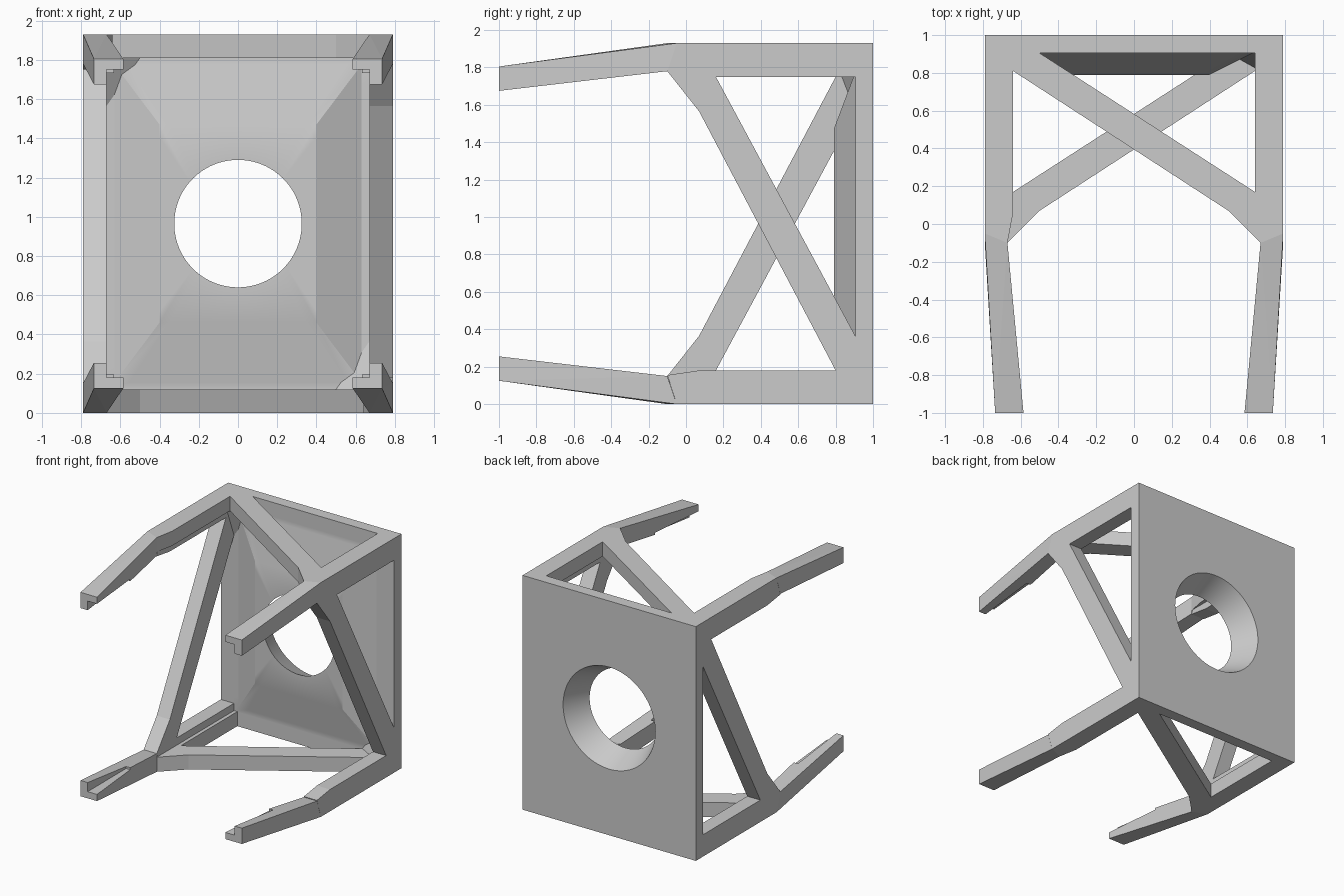
import bpy, bmesh, math
from mathutils import Vector

cube = bpy.data.objects.get("Cube")
if cube:
    bpy.data.objects.remove(cube, do_unlink=True)

H = 0.965                      # half height; every part is centred on this level
W = 0.79                       # half width
T = 0.12                       # frame thickness

grey = bpy.data.materials.new("light_grey")
grey.use_nodes = True
grey.diffuse_color = (0.6, 0.6, 0.6, 1)
grey.node_tree.nodes["Principled BSDF"].inputs["Base Color"].default_value = (0.6, 0.6, 0.6, 1)


def finish(bm, name):
    bmesh.ops.recalc_face_normals(bm, faces=bm.faces)
    me = bpy.data.meshes.new(name)
    bm.to_mesh(me)
    bm.free()
    me.materials.append(grey)
    ob = bpy.data.objects.new(name, me)
    ob.location.z = H
    bpy.context.collection.objects.link(ob)
    return ob


def hull(name, points):
    bm = bmesh.new()
    for p in points:
        bm.verts.new(p)
    bmesh.ops.convex_hull(bm, input=bm.verts)
    return finish(bm, name)


def panel(name, loops, place, inward):
    """Flat outline with holes, thickened inward."""
    bm = bmesh.new()
    for loop in loops:
        vs = [bm.verts.new(place(a, b)) for a, b in loop]
        for i, v in enumerate(vs):
            bm.edges.new((vs[i - 1], v))
    bmesh.ops.triangle_fill(bm, edges=bm.edges[:], use_beauty=True)
    ext = bmesh.ops.extrude_face_region(bm, geom=bm.faces[:])
    moved = [g for g in ext["geom"] if isinstance(g, bmesh.types.BMVert)]
    bmesh.ops.translate(bm, verts=moved, vec=Vector(inward) * T)
    return finish(bm, name)


def turned_copy(ob, name):
    """Same part, turned half round about the depth axis."""
    twin = bpy.data.objects.new(name, ob.data)
    twin.location.z = H
    twin.rotation_euler.y = math.pi
    bpy.context.collection.objects.link(twin)


# Top and bottom frames, each with one diagonal brace
top_loops = [
    [(W, -0.05), (W, 1), (-W, 1), (-W, -0.05), (-0.67, -0.1), (-0.64, 0.06),
     (-0.64, 0.81), (0.5, 0.07), (0.67, -0.1)],
    [(-0.5, 0.905), (0.64, 0.905), (0.64, 0.17)],
]
top = panel("top_frame", top_loops, lambda x, y: (x, y, H), (0, 0, -1))
turned_copy(top, "bottom_frame")

# Left and right frames
side_loops = [
    [(-0.05, H), (1, H), (1, -H), (-0.05, -H), (-0.1, -0.81), (0.07, -0.785),
     (0.8, -0.785), (0.07, 0.6), (-0.1, 0.815)],
    [(0.16, 0.785), (0.905, 0.785), (0.905, -0.6)],
]
side = panel("left_frame", side_loops, lambda y, z: (W, y, z), (-1, 0, 0))
turned_copy(side, "right_frame")

# Corner gussets where braces meet the back plate
gusset = hull("top_gusset", [(-0.5, 0.905, 0.845), (-0.67, 0.905, 0.6),
                             (-0.67, 0.81, 0.845), (-0.67, 0.905, 0.845)])
turned_copy(gusset, "bottom_gusset")

# Back plate with raised inner boss and tapered round opening
N = 96


def ring(bm, y, hx, hz, round_):
    vs = []
    for i in range(N):
        a = 2 * math.pi * i / N
        c, s = math.cos(a), math.sin(a)
        m = 1 if round_ else max(abs(c), abs(s))
        vs.append(bm.verts.new((hx * c / m, y, hz * s / m)))
    return vs


bm = bmesh.new()
rings = [ring(bm, *r) for r in (
    (1.0, 0.68, 0.85, False), (0.905, 0.68, 0.85, False),
    (0.905, 0.63, 0.81, False), (0.79, 0.4, 0.505, False),
    (0.79, 0.325, 0.325, True), (1.0, 0.42, 0.42, True))]
for k, r in enumerate(rings):
    p = rings[k - 1]
    for i in range(N):
        bm.faces.new((p[i - 1], p[i], r[i], r[i - 1]))
plate = finish(bm, "back_plate")
bpy.ops.object.select_all(action='DESELECT')
plate.select_set(True)
bpy.context.view_layer.objects.active = plate
bpy.ops.object.shade_smooth_by_angle(angle=math.radians(25))

# Four converging arms with a notch inside each tip
arm = hull("arms", [(W, -0.05, H), (0.67, -0.1, H), (W, -0.1, 0.815), (0.67, -0.1, 0.815)]
           + [(x, -1, z) for x in (0.585, 0.735) for z in (0.71, 0.84)])
cutter = hull("notch_cutter", [(x, y, z) for x in (0.4, 0.67)
                               for y in (-1.1, -0.5) for z in (0.5, 0.785)])
cutter.hide_render = True
cut = arm.modifiers.new("notch", 'BOOLEAN')
cut.operation = 'DIFFERENCE'
cut.solver = 'EXACT'
cut.object = cutter
bpy.context.view_layer.update()
bpy.context.view_layer.objects.active = arm
bpy.ops.object.modifier_apply(modifier=cut.name)
bpy.data.objects.remove(cutter, do_unlink=True)
mirror = arm.modifiers.new("mirror", 'MIRROR')
mirror.use_axis = (True, False, True)
mirror.use_mirror_merge = False
